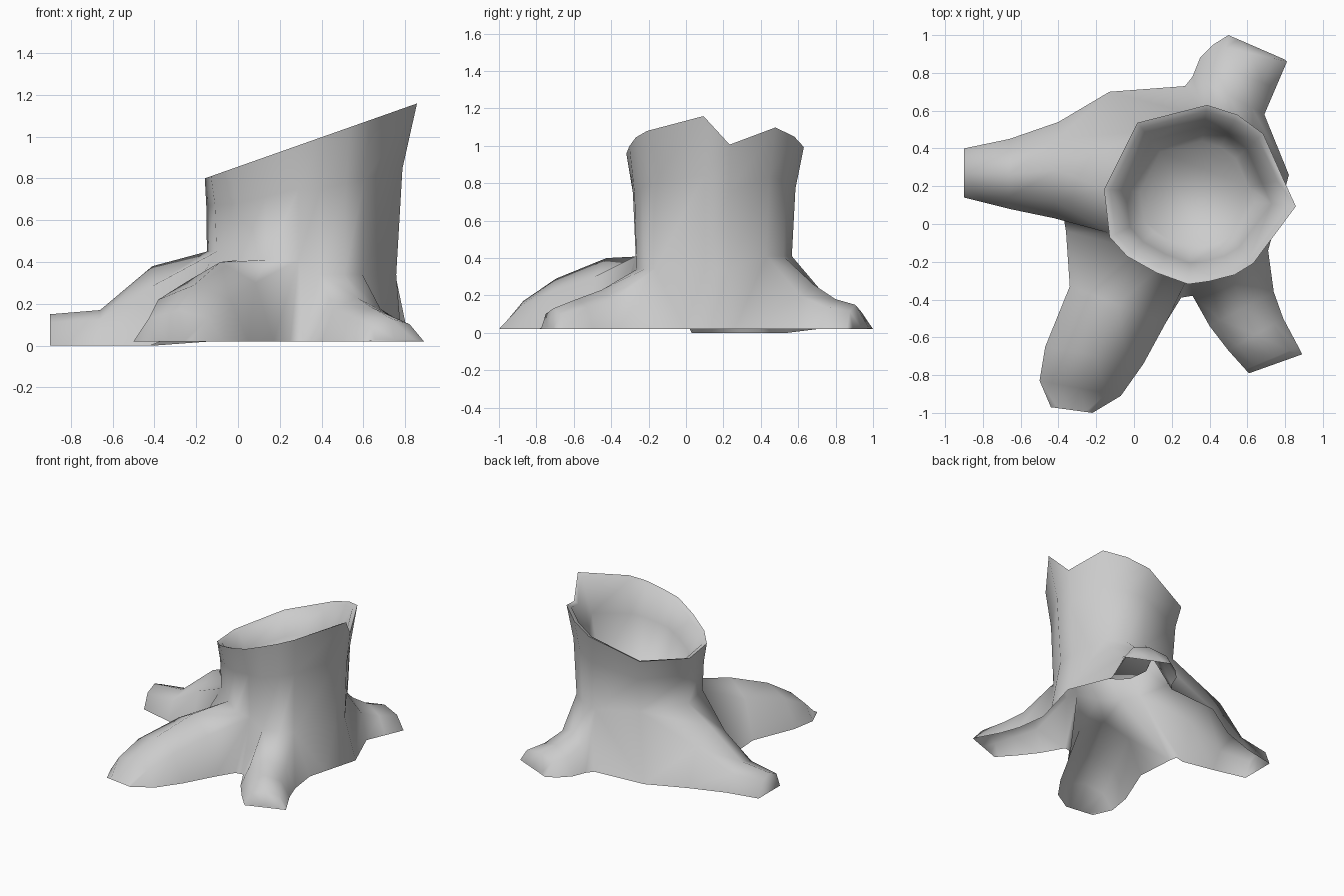
import bpy, bmesh
from math import radians, sin, cos

if "Cube" in bpy.data.objects:
    bpy.data.objects.remove(bpy.data.objects["Cube"])

CX, CY = 0.32, 0.15      # trunk axis
GROUND = 0.02
FLOOR = 0.50             # bottom of the hollow

# Roots, counterclockwise. cols: (angle, rim radius) for the three trunk columns above the root;
# gap: plain trunk columns that follow; start: ground ends at the trunk;
# sections: (ax, ay, bx, by, ridge height) going outwards.
ROOTS = [
    dict(cols=[(222, .48), (244, .455), (266, .47)], gap=[], z=.41, base=GROUND,
         start=(-.36, -.04, .25, -.39),
         sections=[(-.34, -.33, .17, -.52, .40), (-.47, -.65, .05, -.74, .29),
                   (-.50, -.83, -.07, -.91, .17), (-.44, -.97, -.22, -1.0, .02)]),
    dict(cols=[(280, .46), (297, .47), (311, .475)], gap=[(354, .54), (10, .48)], z=.34, base=GROUND,
         start=(.31, -.38, .71, -.14),
         sections=[(.40, -.54, .74, -.36, .23), (.50, -.67, .79, -.50, .18),
                   (.59, -.77, .87, -.65, .13), (.61, -.79, .89, -.69, .03)]),
    dict(cols=[(42, .49), (62, .485), (82, .485)], gap=[], z=.41, base=GROUND,
         start=(.82, .26, .27, .73),
         sections=[(.69, .58, .31, .78, .26), (.75, .72, .35, .88, .18),
                   (.81, .86, .42, .95, .15), (.80, .87, .50, 1.0, .03)]),
    dict(cols=[(128, .49), (176, .48), (206, .50)], gap=[], z=.45, base=0,
         start=(-.13, .70, -.37, .02),
         sections=[(-.40, .54, -.42, .03, .38), (-.66, .45, -.66, .08, .17),
                   (-.90, .40, -.90, .14, .15)]),
]

bm = bmesh.new()


def polar(angle, r, z):
    a = radians(angle)
    return bm.verts.new((CX + r * cos(a), CY + r * sin(a), z))


def rim_z(angle, r):
    """Slanted break of the trunk, with a notch on the right."""
    x = CX + r * cos(radians(angle))
    return .80 + .353 * (x + .16) - (.13 if angle == 10 else 0)


def low_radius(angle):
    return {176: .47, 206: .47, 128: .43, 354: .44, 10: .44}.get(angle, .42)


def bridge(a, b, closed=False):
    n = len(a)
    for i in range(n if closed else n - 1):
        j = (i + 1) % n
        bm.faces.new((a[i], a[j], b[j], b[i]))


def arch(ax, ay, bx, by, h, base):
    """Five-point arched root cross-section."""
    return [bm.verts.new((ax + (bx - ax) * t, ay + (by - ay) * t, base + (h - base) * k))
            for t, k in ((0, 0), (.17, .74), (.5, 1), (.83, .74), (1, 0))]


# Lower trunk ring and the ground points between roots
columns, low = [], []
for root in ROOTS:
    root["ring"] = []
    for c in root["cols"] + root["gap"]:
        v = polar(c[0], low_radius(c[0]), root["z"])
        root["ring"].append(v)
        columns.append(c)
        low.append(v)
    ax, ay, bx, by = root["start"]
    root["a"] = bm.verts.new((ax, ay, GROUND))
    root["b"] = bm.verts.new((bx, by, GROUND))

# Roots and the webs between them
for i, root in enumerate(ROOTS):
    nxt = ROOTS[(i + 1) % len(ROOTS)]
    section = [root["a"]] + root["ring"][:3] + [root["b"]]
    for s in root["sections"]:
        new = arch(*s, root["base"])
        bridge(section, new)
        section = new
    bm.faces.new(section)
    top = root["ring"][2:] + [nxt["ring"][0]]
    n = len(top) - 1
    foot = [root["b"]]
    for k in range(1, n):
        foot.append(bm.verts.new(root["b"].co.lerp(nxt["a"].co, k / n)))
    bridge(top, foot + [nxt["a"]])

# Trunk wall and flared rim
prev = low
for f, flare in ((.62, .3), (1, 1)):
    ring = []
    for v, (a, r) in zip(low, columns):
        z0, r0 = v.co.z, low_radius(a)
        ring.append(polar(a, r0 + (r - r0) * flare, z0 + (rim_z(a, r) - z0) * f))
    bridge(prev, ring, True)
    prev = ring

# Hollow: sloping lip, wall and floor
for k, depth in ((.93, .03), (.76, .42), (.6, 1)):
    ring = []
    for a, r in columns:
        z = rim_z(a, r)
        ring.append(polar(a, r * k, z + (FLOOR - z) * depth))
    bridge(prev, ring, True)
    prev = ring
bm.faces.new(prev)

bmesh.ops.recalc_face_normals(bm, faces=bm.faces)
mesh = bpy.data.meshes.new("tree_stump")
bm.to_mesh(mesh)
bm.free()
stump = bpy.data.objects.new("tree_stump", mesh)
bpy.context.collection.objects.link(stump)
bpy.context.view_layer.objects.active = stump
stump.select_set(True)
bpy.ops.object.shade_smooth_by_angle(angle=radians(85))
